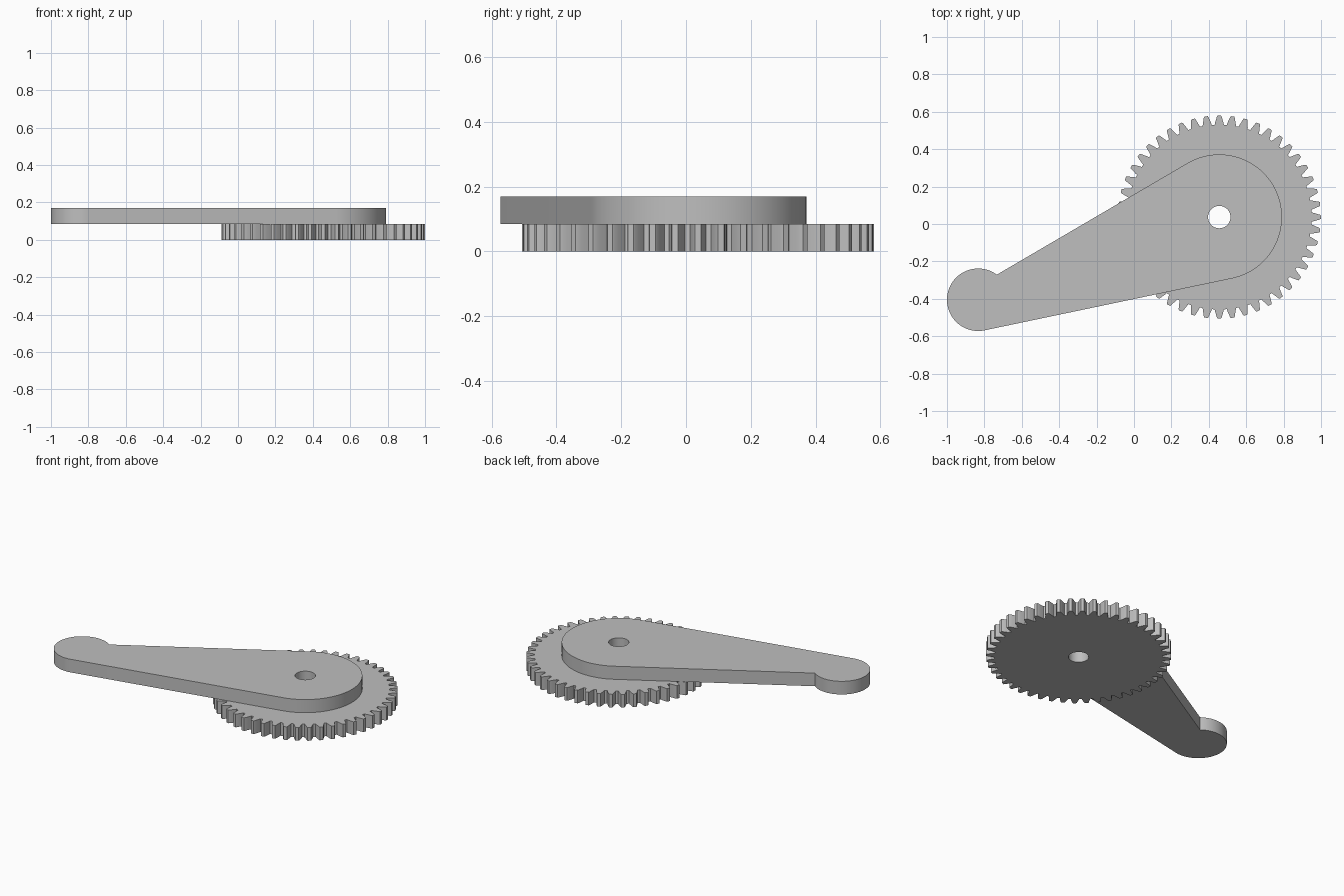
import bpy, bmesh
from math import sin, cos, pi, radians, atan2, asin, hypot, degrees

cube = bpy.data.objects.get("Cube")
if cube:
    bpy.data.objects.remove(cube, do_unlink=True)

# One plain grey for everything
grey = bpy.data.materials.new("grey")
grey.use_nodes = True
colour = (0.52, 0.52, 0.52, 1)
grey.diffuse_color = colour
grey.node_tree.nodes["Principled BSDF"].inputs["Base Color"].default_value = colour

HUB, HUB_R = (0.456, 0.037), 0.335
TIP, TIP_R = (-0.833, -0.405), 0.167
HOLE_R = 0.06
THICK = 0.085


def arc(centre, r, start, end, steps):
    """Points along an arc, angles in degrees."""
    angles = [radians(start + (end - start) * i / steps) for i in range(steps + 1)]
    return [(centre[0] + r * cos(a), centre[1] + r * sin(a)) for a in angles]


def plate(name, loops, z, thickness):
    """Fill outline and hole loops, then extrude them upwards."""
    bm = bmesh.new()
    edges = []
    for loop in loops:
        verts = [bm.verts.new((x, y, z)) for x, y in loop]
        edges += [bm.edges.new((v, verts[i - 1])) for i, v in enumerate(verts)]
    bmesh.ops.triangle_fill(bm, use_beauty=True, use_dissolve=False, edges=edges)
    new = bmesh.ops.extrude_face_region(bm, geom=bm.faces[:], use_keep_orig=True)["geom"]
    top = [g for g in new if isinstance(g, bmesh.types.BMVert)]
    bmesh.ops.translate(bm, verts=top, vec=(0, 0, thickness))
    bmesh.ops.recalc_face_normals(bm, faces=bm.faces[:])
    mesh = bpy.data.meshes.new(name)
    bm.to_mesh(mesh)
    bm.free()
    mesh.materials.append(grey)
    obj = bpy.data.objects.new(name, mesh)
    bpy.context.collection.objects.link(obj)
    bpy.ops.object.select_all(action="DESELECT")
    obj.select_set(True)
    bpy.context.view_layer.objects.active = obj
    bpy.ops.object.shade_smooth_by_angle(angle=radians(25))
    return obj


hole = arc(HUB, HOLE_R, 0, 360, 48)[:-1]

# Spur gear: mirrored tooth flank (radius, half angle) repeated around the hub
TEETH = 48
flank = [(0.494, 0.050), (0.504, 0.045), (0.521, 0.0335), (0.537, 0.024), (0.543, 0.017)]
tooth = [(r, -a) for r, a in flank] + flank[::-1]
gear = [(HUB[0] + r * cos(a + 2 * pi * t / TEETH), HUB[1] + r * sin(a + 2 * pi * t / TEETH))
        for t in range(TEETH) for r, a in tooth]
plate("gear_wheel", [gear, hole], 0, THICK)

# Crank arm: lower edge tangent to both round ends, upper edge notched at the small end
dx, dy = HUB[0] - TIP[0], HUB[1] - TIP[1]
lower = degrees(atan2(dy, dx) - asin((HUB_R - TIP_R) / hypot(dx, dy))) - 90
arm = arc(HUB, HUB_R, lower, 120.3, 64) + arc(TIP, TIP_R, 53.4, lower + 360, 64)
plate("crank_arm", [arm, hole], THICK, THICK)
